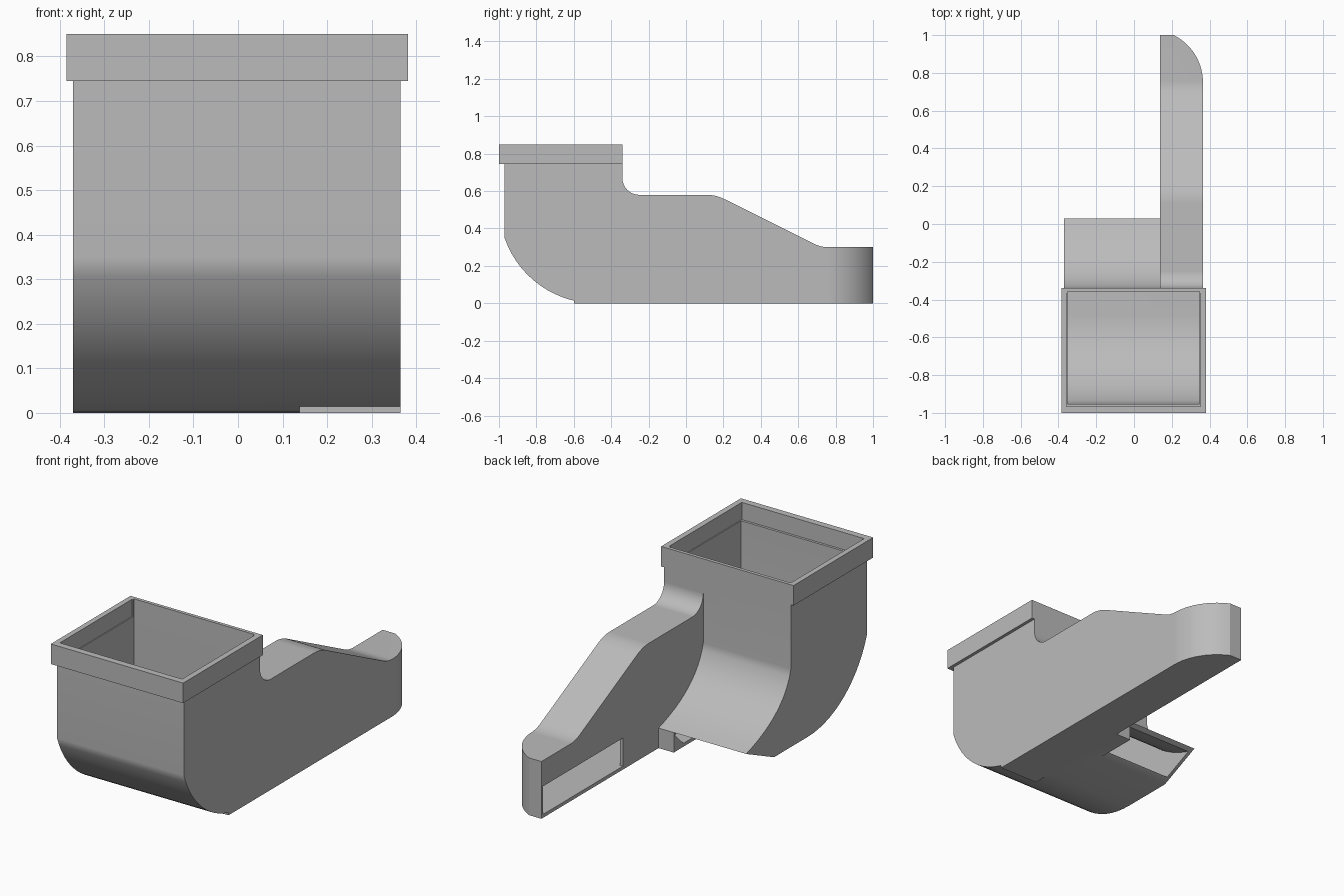
import bpy, bmesh, math
from mathutils import Vector

if "Cube" in bpy.data.objects:
    bpy.data.objects.remove(bpy.data.objects["Cube"], do_unlink=True)

grey = bpy.data.materials.new("plain grey")
grey.use_nodes = True
colour = (0.5, 0.5, 0.5, 1)
grey.diffuse_color = colour
grey.node_tree.nodes["Principled BSDF"].inputs["Base Color"].default_value = colour


def prism(name, outline, axis, low, high):
    """Extrude a (y, z) outline along x, or an (x, y) outline along z."""
    place = (lambda p: (low, *p)) if axis == "x" else (lambda p: (*p, low))
    shift = Vector((high - low, 0, 0) if axis == "x" else (0, 0, high - low))
    bm = bmesh.new()
    face = bm.faces.new([bm.verts.new(place(p)) for p in outline])
    grown = bmesh.ops.extrude_face_region(bm, geom=[face])["geom"]
    bmesh.ops.translate(bm, vec=shift, verts=[v for v in grown if isinstance(v, bmesh.types.BMVert)])
    bmesh.ops.recalc_face_normals(bm, faces=bm.faces)
    mesh = bpy.data.meshes.new(name)
    bm.to_mesh(mesh)
    bm.free()
    mesh.materials.append(grey)
    ob = bpy.data.objects.new(name, mesh)
    bpy.context.collection.objects.link(ob)
    return ob


def box(name, x0, x1, y0, y1, z0, z1):
    return prism(name, [(x0, y0), (x1, y0), (x1, y1), (x0, y1)], "z", z0, z1)


def combine(target, other, operation):
    mod = target.modifiers.new("combine", "BOOLEAN")
    mod.object, mod.operation, mod.solver = other, operation, "EXACT"
    bpy.context.view_layer.objects.active = target
    bpy.ops.object.modifier_apply(modifier=mod.name)
    bpy.data.objects.remove(other, do_unlink=True)
    return target


def arc(cx, cy, r, start, end, n=14):
    angles = [math.radians(start + (end - start) * i / n) for i in range(n + 1)]
    return [(cx + r * math.cos(a), cy + r * math.sin(a)) for a in angles]


def bend(a, b, c, n=12):
    a, b, c = Vector(a), Vector(b), Vector(c)
    ts = [i / n for i in range(n + 1)]
    return [tuple(a * (1 - t) ** 2 + b * 2 * t * (1 - t) + c * t * t) for t in ts]


def hopper_outline(t, top, mouth):
    """Side profile of the hopper, inset by t."""
    front = arc(-0.48, 0.518, 0.518 - t, 199, 270)
    back = bend((0.03 - t / 2, 0.105 - t), (-0.29 - t, 0.2 - t / 2), (-0.34 - t, 0.41))
    return [(-0.97 + t, top)] + front + [(mouth, t)] + back + [(-0.34 - t, top)]


def arm(name, t, start):
    """Sloping side duct with a rounded outer end, inset by t."""
    top = 0.58 - t
    outline = [(start, t), (1 - t, t), (1 - t, 0.3 - t)]
    outline += bend((0.76, 0.3 - t), (0.72, 0.3 - t), (0.68, 0.32 - t), 6)
    outline += bend((0.21, 0.555 - t), (0.16, top), (0.11, top), 6)
    if t == 0:
        outline += arc(-0.25, 0.67, 0.09, 270, 180) + [(-0.34, 0.76), (start, 0.76)]
    else:
        outline += [(start, top)]
    duct = prism(name, outline, "x", 0.138 + t, 0.365 - t)
    plan = arc(0.086, 0.75, 0.279 - t, 0, 63.6) + [(0.21 - t, 1 - t), (0, 1 - t), (0, -0.9), (0.365 - t, -0.9)]
    return combine(duct, prism("plan", plan, "z", -1, 1), "INTERSECT")


wall = 0.018

# Outer shape: hopper body, collar, side duct and small outlet bracket
body = prism("hopper_duct", hopper_outline(0, 0.8, -0.2), "x", -0.37, 0.365)
combine(body, arm("side_duct", 0, -0.6), "UNION")
combine(body, box("bracket", 0.05, 0.2, -0.2, 0.03, 0, 0.105), "UNION")
combine(body, box("collar", -0.385, 0.382, -1, -0.34, 0.745, 0.85), "UNION")

# Hollow inside, stepped collar recess and side slot
hollow = prism("hollow", hopper_outline(wall, 0.9, -0.05), "x", -0.37 + wall, 0.365 - wall)
combine(body, hollow, "DIFFERENCE")
combine(body, arm("duct_hollow", wall, -0.45), "DIFFERENCE")
combine(body, box("recess", -0.357, 0.352, -0.965, -0.368, 0.76, 0.9), "DIFFERENCE")
combine(body, box("slot", 0.1, 0.18, 0.325, 0.985, wall, 0.165), "DIFFERENCE")

# Smooth bends, crisp corners
bpy.ops.object.select_all(action="DESELECT")
body.select_set(True)
bpy.context.view_layer.objects.active = body
bpy.ops.object.shade_smooth_by_angle(angle=math.radians(25))
normals = body.modifiers.new("flat_face_normals", "WEIGHTED_NORMAL")
normals.keep_sharp = True
